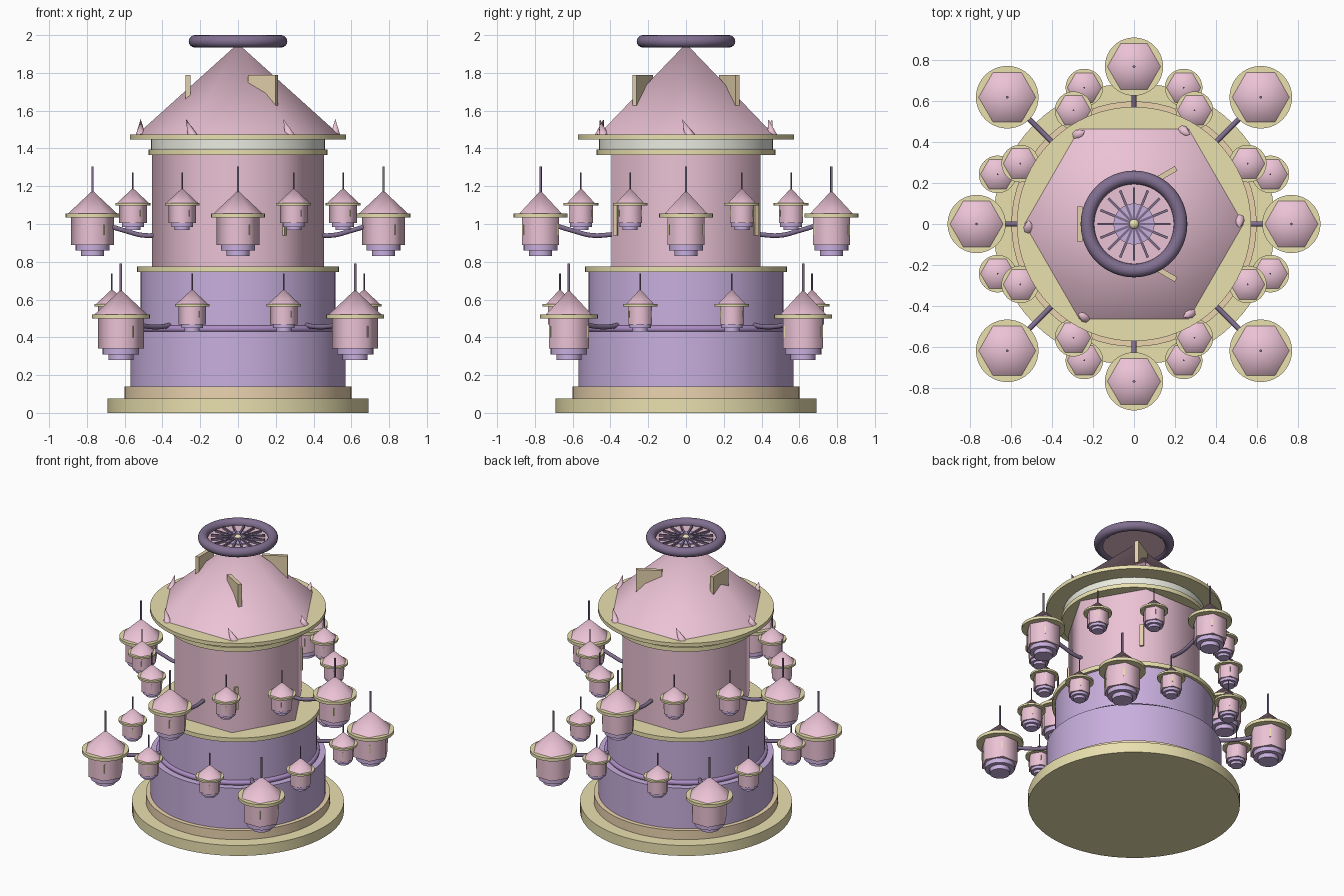
import bpy, bmesh
from math import pi, sin, cos, radians
from mathutils import Matrix, Vector

if "Cube" in bpy.data.objects:
    bpy.data.objects.remove(bpy.data.objects["Cube"])


def material(name, rgb):
    m = bpy.data.materials.new(name)
    m.diffuse_color = (*rgb, 1)
    m.use_nodes = True
    m.node_tree.nodes["Principled BSDF"].inputs["Base Color"].default_value = m.diffuse_color
    return m


PINK = material("pink", (0.83, 0.54, 0.66))
PURPLE = material("purple", (0.58, 0.43, 0.73))
DEEP = material("deep_purple", (0.42, 0.27, 0.56))
GOLD = material("gold", (0.82, 0.75, 0.43))
PEACH = material("peach", (0.84, 0.66, 0.43))
TAN = material("tan", (0.78, 0.64, 0.42))
CREAM = material("cream", (0.83, 0.85, 0.76))
DARK = material("dark", (0.22, 0.16, 0.28))


class Part:
    """Collects primitives in one mesh, one material slot per colour."""

    def __init__(self, name):
        self.name, self.bm, self.mats = name, bmesh.new(), []

    def paint(self, verts, mat):
        if mat not in self.mats:
            self.mats.append(mat)
        for f in {f for v in verts for f in v.link_faces}:
            f.material_index = self.mats.index(mat)

    def cone(self, mat, z0, z1, r0, r1=None, sides=64, matrix=Matrix()):
        # six-sided parts point a corner along y
        turn = Matrix.Rotation(pi / 2, 4, 'Z') if sides == 6 else Matrix()
        base = Matrix.Translation((0, 0, (z0 + z1) / 2)) @ turn
        r = bmesh.ops.create_cone(self.bm, cap_ends=True, segments=sides, radius1=r0,
                                  radius2=r0 if r1 is None else r1, depth=z1 - z0,
                                  matrix=matrix @ base @ Matrix())
        # measure from the actual vertices so corners land on +-y
        self.paint(r["verts"], mat)

    def box(self, mat, size, matrix):
        r = bmesh.ops.create_cube(self.bm, size=1, matrix=matrix @ Matrix.Diagonal((*size, 1)))
        self.paint(r["verts"], mat)

    def windows(self, mat, radius, z, size):
        # three slabs around the axis, each turned the opposite way to its bearing
        for a in (60, 180, 300):
            t = radians(a)
            self.box(mat, size, Matrix.Translation((radius * cos(t), radius * sin(t), z))
                     @ Matrix.Rotation(pi / 2 - t, 4, 'Z'))

    def finish(self, angle=65):
        me = bpy.data.meshes.new(self.name)
        self.bm.to_mesh(me)
        self.bm.free()
        for m in self.mats:
            me.materials.append(m)
        ob = bpy.data.objects.new(self.name, me)
        bpy.context.collection.objects.link(ob)
        smooth(ob, angle)
        return ob


def smooth(ob, angle=65):
    bpy.ops.object.select_all(action='DESELECT')
    ob.select_set(True)
    bpy.context.view_layer.objects.active = ob
    bpy.ops.object.shade_smooth_by_angle(angle=radians(angle))


def torus(name, mat, major, minor, z):
    bpy.ops.mesh.primitive_torus_add(major_radius=major, minor_radius=minor, location=(0, 0, z),
                                     major_segments=64, minor_segments=16)
    ob = bpy.context.object
    ob.name = name
    ob.data.materials.append(mat)
    smooth(ob)


def arm(name, angle, points, radius=0.013):
    cu = bpy.data.curves.new(name, 'CURVE')
    cu.dimensions = '3D'
    cu.bevel_depth, cu.bevel_resolution, cu.use_fill_caps = radius, 3, True
    sp = cu.splines.new('BEZIER')
    sp.bezier_points.add(len(points) - 1)
    for bp, (r, z) in zip(sp.bezier_points, points):
        bp.co = (r * cos(angle), r * sin(angle), z)
        bp.handle_left_type = bp.handle_right_type = 'AUTO'
    sp.resolution_u = 8
    cu.materials.append(DARK)
    bpy.context.collection.objects.link(bpy.data.objects.new(name, cu))


# stepped base and round drums
p = Part("base")
p.cone(GOLD, 0, 0.075, 0.69)
p.cone(PEACH, 0.075, 0.14, 0.60)
p.finish()
p = Part("drums")
p.cone(PURPLE, 0.14, 0.43, 0.57)
p.cone(PURPLE, 0.43, 0.75, 0.515)
p.cone(GOLD, 0.745, 0.775, 0.535)
p.finish()
torus("drum_ring", DEEP, 0.515, 0.018, 0.445)

# six-sided tower with windows
p = Part("tower")
p.cone(PINK, 0.77, 1.37, 0.455, sides=6)
p.windows(TAN, 0.40, 1.02, (0.12, 0.025, 0.16))
p.finish()

# cornice under the roof
p = Part("cornice")
p.cone(GOLD, 1.365, 1.395, 0.473)
p.cone(CREAM, 1.395, 1.45, 0.46)
p.cone(GOLD, 1.447, 1.473, 0.573)
p.finish()

# roof with dormer slabs
p = Part("roof")
p.cone(PINK, 1.46, 1.955, 0.55, 0, sides=6)
p.windows(TAN, 0.265, 1.67, (0.17, 0.026, 0.24))
p.finish()

# leaning spikes on the roof rim
p = Part("rim_spikes")
for k in range(6):
    m = (Matrix.Rotation(k * pi / 3, 4, 'Z') @ Matrix.Translation((0.515, 0, 1.51))
         @ Matrix.Rotation(0.42, 4, 'X'))
    p.cone(PINK, -0.05, 0.05, 0.028, 0, sides=8, matrix=m)
p.finish(50)

# wheel on top
torus("wheel_rim", DARK, 0.228, 0.033, 1.967)
p = Part("wheel_disc")
p.cone(PINK, 1.945, 1.96, 0.21)
p.cone(PURPLE, 1.96, 1.968, 0.10)
p.cone(GOLD, 1.968, 1.985, 0.025, 0.015, sides=24)
for k in range(16):
    p.box(DARK, (0.155, 0.012, 0.014), Matrix.Rotation(k * pi / 8, 4, 'Z')
          @ Matrix.Translation((0.1, 0, 1.967)))
p.finish()

# hanging lantern pod, origin at its brim
p = Part("lantern")
p.cone(GOLD, -0.011, 0.011, 0.153, sides=40)
p.cone(PINK, 0.008, 0.142, 0.143, 0, sides=6)
p.cone(DARK, 0.13, 0.28, 0.007, sides=10)
p.cone(PINK, -0.168, -0.005, 0.122, sides=6)
p.cone(PURPLE, -0.2, -0.168, 0.096, sides=32)
p.cone(PURPLE, -0.23, -0.2, 0.066, sides=32)
p.windows(GOLD, 0.107, -0.08, (0.034, 0.009, 0.06))
lantern = p.finish()

# rings of lanterns: name, bearings, radius, height, scale
small_up = [a + s for a in range(0, 360, 90) for s in (28, -28)]
small_low = [a + s for a in range(0, 360, 90) for s in (20, -20)]
rings = [("upper_lantern", range(0, 360, 90), 0.77, 1.045, 0.93),
         ("lower_lantern", range(45, 360, 90), 0.877, 0.51, 1.0),
         ("upper_small_lantern", small_up, 0.63, 1.105, 0.6),
         ("lower_small_lantern", small_low, 0.71, 0.57, 0.6)]
for name, bearings, r, z, s in rings:
    for a in bearings:
        t = radians(a)
        ob = bpy.data.objects.new(name, lantern.data)
        ob.location = (r * cos(t), r * sin(t), z)
        ob.scale = (s, s, s)
        bpy.context.collection.objects.link(ob)
bpy.data.objects.remove(lantern)

# curved arms carrying the large lanterns
for k in range(4):
    arm("upper_arm", k * pi / 2, [(0.38, 0.945), (0.50, 0.94), (0.60, 0.965), (0.70, 0.995)])
    arm("lower_arm", k * pi / 2 + pi / 4, [(0.50, 0.465), (0.60, 0.455), (0.70, 0.46), (0.79, 0.475)])
